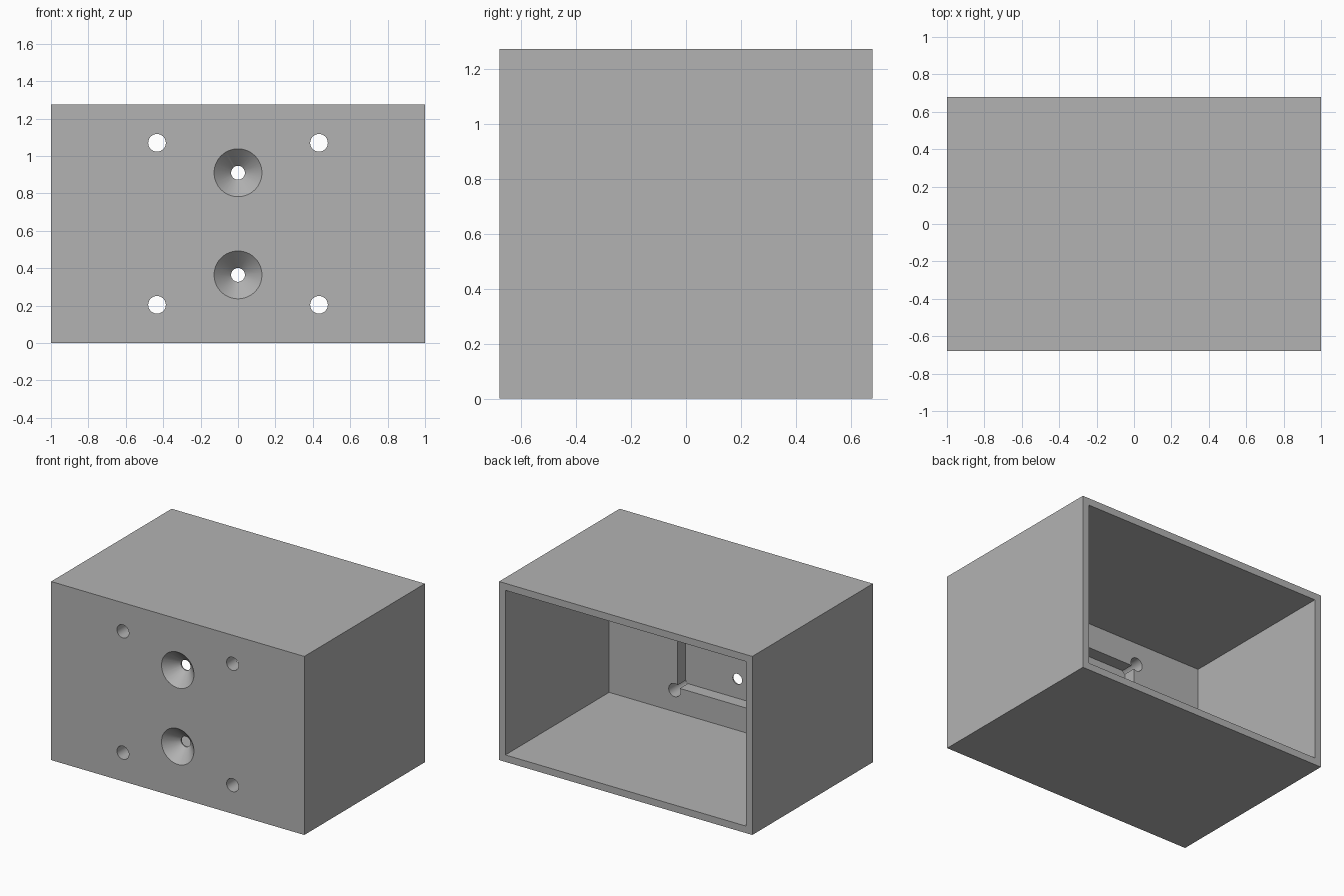
import bpy
import math

if "Cube" in bpy.data.objects:
    bpy.data.objects.remove(bpy.data.objects["Cube"], do_unlink=True)

# Overall size and wall measures
DEPTH, HEIGHT = 1.36, 1.275
WALL = 0.05
FRONT = -DEPTH / 2
MID_Z = HEIGHT / 2
INNER_FRONT = FRONT + 0.19      # inside face of the thick front wall
POCKET_FLOOR = FRONT + 0.10     # bottom of the square pocket in that wall

grey = bpy.data.materials.new("plain grey")
grey.use_nodes = True
colour = (0.45, 0.45, 0.45, 1)
grey.diffuse_color = colour
grey.node_tree.nodes["Principled BSDF"].inputs["Base Color"].default_value = colour


def box(name, size_x, y0, y1, size_z):
    """Box centred on x = 0 and on mid height."""
    bpy.ops.mesh.primitive_cube_add(size=1, location=(0, (y0 + y1) / 2, MID_Z))
    ob = bpy.context.object
    ob.name = name
    ob.scale = (size_x, y1 - y0, size_z)
    bpy.ops.object.transform_apply(location=True, rotation=True, scale=True)
    ob.data.materials.append(grey)
    return ob


def bore(name, x, z, y0, y1, r0, r1):
    """Round cutter along y, radius r0 at y0 and r1 at y1."""
    bpy.ops.mesh.primitive_cone_add(
        vertices=64, radius1=r0, radius2=r1, depth=y1 - y0,
        location=(x, (y0 + y1) / 2, z), rotation=(-math.pi / 2, 0, 0))
    ob = bpy.context.object
    ob.name = name
    bpy.ops.object.transform_apply(location=True, rotation=True, scale=True)
    ob.data.materials.append(grey)
    return ob


def cut(target, cutter):
    """Subtract the cutter and discard it."""
    cutter.hide_render = True
    mod = target.modifiers.new("cut", 'BOOLEAN')
    mod.operation = 'DIFFERENCE'
    mod.solver = 'EXACT'
    mod.object = cutter
    bpy.context.view_layer.objects.active = target
    bpy.ops.object.modifier_apply(modifier=mod.name)
    bpy.data.objects.remove(cutter, do_unlink=True)


# Housing, open at the back, with a square pocket inside the front wall
housing = box("housing", 2, FRONT, -FRONT, HEIGHT)
cut(housing, box("cavity", 2 - 2 * WALL, INNER_FRONT, -FRONT + 0.1, HEIGHT - 2 * WALL))
cut(housing, box("pocket", 0.82, POCKET_FLOOR, INNER_FRONT + 0.1, 0.82))

# Four through holes at the pocket corners
for sx in (-1, 1):
    for sz in (-1, 1):
        cut(housing, bore("corner_hole", sx * 0.433, MID_Z + sz * 0.433,
                          FRONT - 0.05, INNER_FRONT + 0.05, 0.047, 0.047))

# Two countersunk holes on the centre line
for sz in (-1, 1):
    z = MID_Z + sz * 0.273
    cut(housing, bore("screw_hole", 0, z, FRONT - 0.05, INNER_FRONT, 0.037, 0.037))
    cut(housing, bore("countersink", 0, z, FRONT - 0.01, FRONT + 0.091, 0.138, 0.037))

# Smooth round bores, sharp box edges
bpy.ops.object.select_all(action='DESELECT')
housing.select_set(True)
bpy.context.view_layer.objects.active = housing
bpy.ops.object.shade_smooth_by_angle(angle=math.radians(30))
